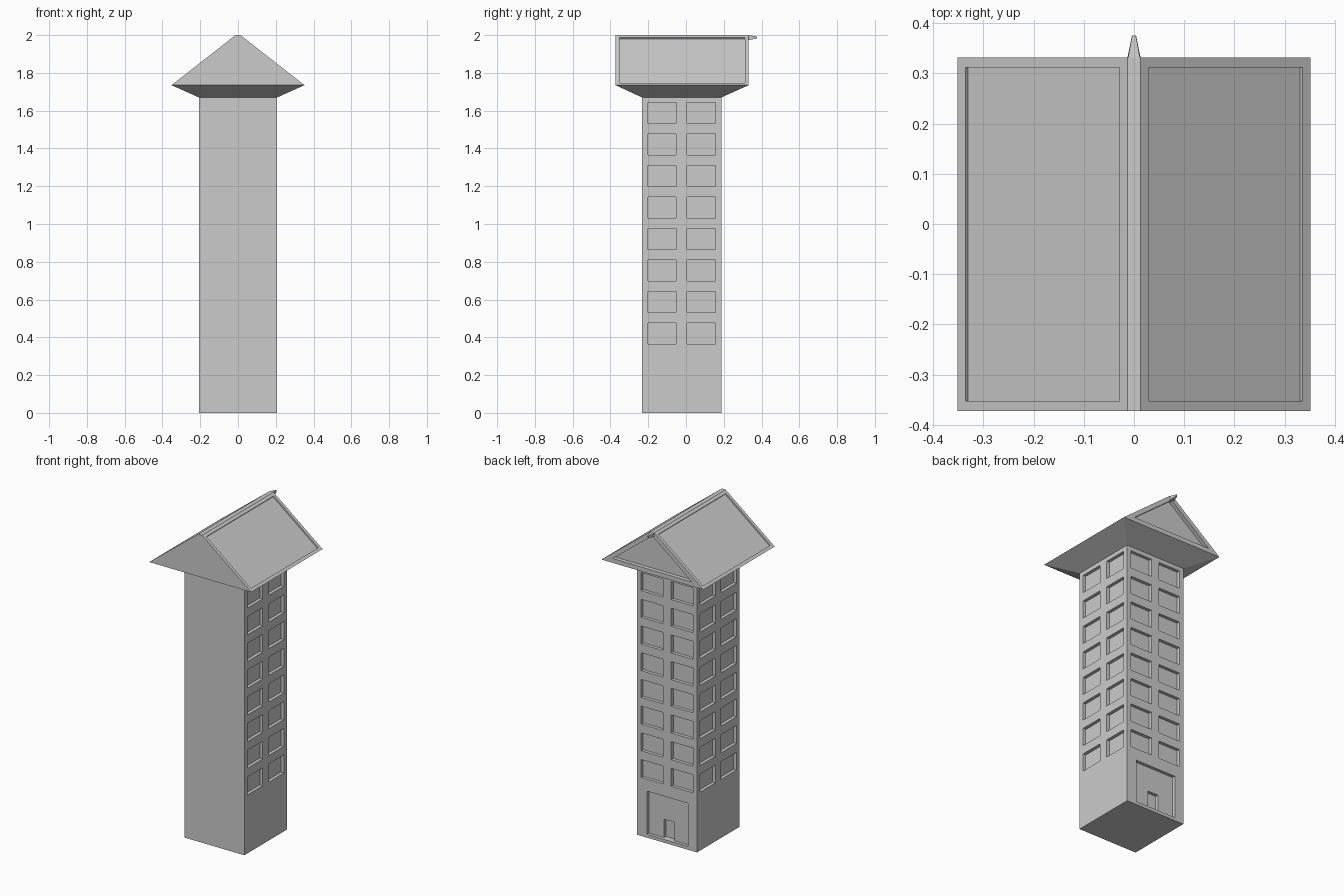
import bpy
import bmesh

if "Cube" in bpy.data.objects:
    bpy.data.objects.remove(bpy.data.objects["Cube"])

HX, Y0, Y1, H = 0.207, -0.233, 0.187, 1.67      # tower footprint and height
EX, EY0, EY1, EZ = 0.352, -0.373, 0.332, 1.735  # eaves rectangle
YC = (Y0 + Y1) / 2


def add_box(bm, x0, x1, y0, y1, z0, z1):
    vs = bmesh.ops.create_cube(bm, size=1)["verts"]
    for v in vs:
        v.co = ((x0 + x1) / 2 + v.co.x * (x1 - x0),
                (y0 + y1) / 2 + v.co.y * (y1 - y0),
                (z0 + z1) / 2 + v.co.z * (z1 - z0))


def finish(bm, name):
    me = bpy.data.meshes.new(name)
    bm.to_mesh(me)
    bm.free()
    ob = bpy.data.objects.new(name, me)
    bpy.context.collection.objects.link(ob)
    return ob


def boxes(name, dims):
    bm = bmesh.new()
    for d in dims:
        add_box(bm, *d)
    return finish(bm, name)


def carve(target, dims):
    cutter = boxes("cutter", dims)
    cutter.hide_render = True
    mod = target.modifiers.new("carve", "BOOLEAN")
    mod.operation, mod.solver, mod.object = "DIFFERENCE", "EXACT", cutter
    bpy.context.view_layer.objects.active = target
    bpy.ops.object.modifier_apply(modifier=mod.name)
    bpy.data.objects.remove(cutter)


# Tower shaft with recessed windows on the sides and back (front is blank)
tower = boxes("tower", [(-HX, HX, Y0, Y1, 0, H)])
D = 0.02
cuts = []
for row in range(8):
    z = 0.365 + row * 0.1667
    for c in (-0.104, 0.104):
        a, b = c - 0.075, c + 0.075
        cuts.append((HX - D, HX + 0.1, YC + a, YC + b, z, z + 0.112))
        cuts.append((-HX - 0.1, -HX + D, YC + a, YC + b, z, z + 0.112))
        cuts.append((a, b, Y1 - D, Y1 + 0.1, z, z + 0.112))
# Entrance panel shares the back wall
cuts.append((-0.145, 0.14, Y1 - D, Y1 + 0.1, 0.02, 0.29))
carve(tower, cuts)
# Door set deeper inside the entrance panel
carve(tower, [(-0.037, 0.035, Y1 - 2 * D, Y1 + 0.1, 0.02, 0.135)])

# Roof: flared soffit, gable ends and two slopes
bm = bmesh.new()


def ring(hx, y0, y1, z):
    return [bm.verts.new(p) for p in ((-hx, y0, z), (hx, y0, z), (hx, y1, z), (-hx, y1, z))]


rings = [ring(HX, Y0, Y1, H), ring(EX, EY0, EY1, EZ), ring(0.013, EY0, EY1, 2.0)]
sides = []
for lo, hi in zip(rings, rings[1:]):
    for i in range(4):
        j = (i + 1) % 4
        sides.append(bm.faces.new((lo[i], lo[j], hi[j], hi[i])))
bm.faces.new(rings[2])
bm.normal_update()


def recess(face, border, depth):
    for t, d in ((border, 0), (0, -depth)):
        bmesh.ops.inset_individual(bm, faces=[face], thickness=t, depth=d, use_even_offset=True)
        bm.normal_update()


recess(sides[5], 0.02, 0.009)   # right slope
recess(sides[7], 0.02, 0.009)   # left slope
recess(sides[6], 0.027, 0.025)  # back gable
finish(bm, "roof")

# Small ridge finial pointing backwards
bm = bmesh.new()
ends = []
for w, y, z0, z1 in ((0.014, EY1 - 0.005, 1.973, 2.0), (0.004, 0.376, 1.982, 1.993)):
    ends.append([bm.verts.new(p) for p in ((-w, y, z0), (w, y, z0), (w * 0.9, y, z1), (-w * 0.9, y, z1))])
for i in range(4):
    j = (i + 1) % 4
    bm.faces.new((ends[0][i], ends[0][j], ends[1][j], ends[1][i]))
for e in ends:
    bm.faces.new(e)
bmesh.ops.recalc_face_normals(bm, faces=bm.faces[:])
finish(bm, "ridge_finial")
